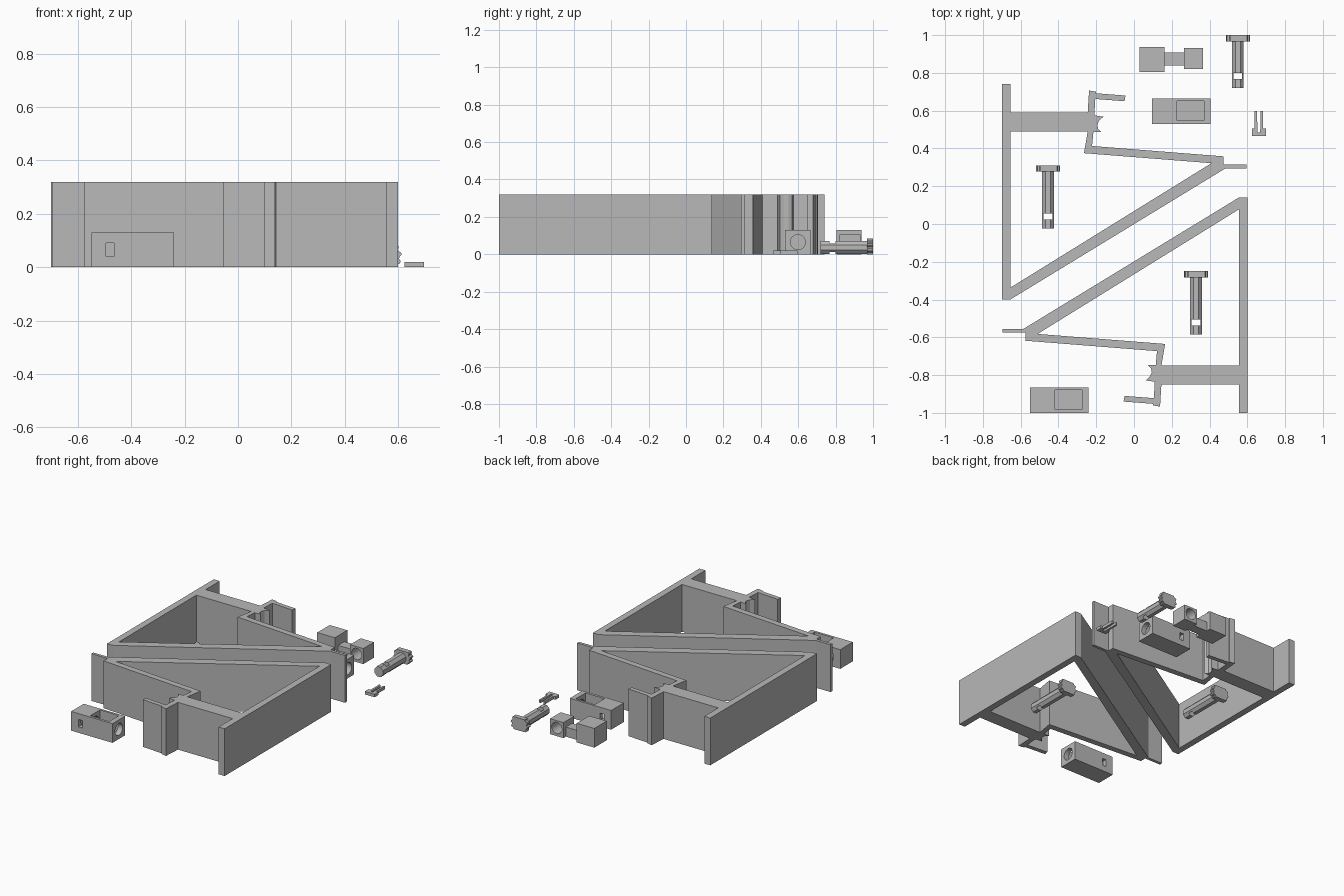
import bpy, bmesh
from math import sin, cos, pi
from mathutils import Matrix, Vector

if "Cube" in bpy.data.objects:
    bpy.data.objects.remove(bpy.data.objects["Cube"])

grey = bpy.data.materials.new("plain grey")
grey.use_nodes = True
grey.diffuse_color = (0.48, 0.48, 0.48, 1)
grey.node_tree.nodes["Principled BSDF"].inputs["Base Color"].default_value = grey.diffuse_color


def prism(name, loop, lo, hi, axis="z"):
    """Extrude a flat outline from lo to hi along an axis."""
    place = {"z": lambda a, b, c: (a, b, c),
             "y": lambda a, b, c: (a, c, b),
             "x": lambda a, b, c: (c, a, b)}[axis]
    bm = bmesh.new()
    face = bm.faces.new([bm.verts.new(place(a, b, lo)) for a, b in loop])
    new = bmesh.ops.extrude_face_region(bm, geom=[face])["geom"]
    shift = Vector(place(0, 0, hi - lo))
    bmesh.ops.translate(bm, vec=shift, verts=[g for g in new if isinstance(g, bmesh.types.BMVert)])
    bmesh.ops.recalc_face_normals(bm, faces=bm.faces[:])
    mesh = bpy.data.meshes.new(name)
    bm.to_mesh(mesh)
    bm.free()
    mesh.materials.append(grey)
    obj = bpy.data.objects.new(name, mesh)
    bpy.context.collection.objects.link(obj)
    return obj


def box(name, x0, x1, y0, y1, z0, z1):
    return prism(name, [(x0, y0), (x1, y0), (x1, y1), (x0, y1)], z0, z1)


def circle(cx, cz, r, n=32):
    return [(cx + r * cos(2 * pi * (i + .5) / n), cz + r * sin(2 * pi * (i + .5) / n)) for i in range(n)]


def combine(obj, others, operation="DIFFERENCE"):
    """Cut the others away from obj, or join them to it."""
    for other in others:
        mod = obj.modifiers.new("combine", "BOOLEAN")
        mod.operation, mod.object, mod.solver = operation, other, "EXACT"
    graph = bpy.context.evaluated_depsgraph_get()
    result = bpy.data.meshes.new_from_object(obj.evaluated_get(graph))
    obj.modifiers.clear()
    obj.data = result
    for other in others:
        bpy.data.objects.remove(other)
    return obj


def copy(obj, name, matrix):
    twin = bpy.data.objects.new(name, obj.data.copy())
    twin.data.transform(matrix)
    bpy.context.collection.objects.link(twin)
    return twin


# Brackets: flange, arm, hooked clip, strut, diagonal and tab in one outline
outline = [(-.70, .74), (-.655, .74), (-.655, .59), (-.245, .59), (-.238, .707),
           (-.20, .70), (-.20, .692), (-.045, .68), (-.05, .65), (-.205, .662),
           (-.21, .575), (-.162, .568), (-.185, .547), (-.194, .525), (-.19, .503),
           (-.172, .487), (-.215, .487), (-.222, .413), (.475, .358), (.475, .315),
           (.595, .315), (.595, .295), (.485, .295), (-.655, -.40), (-.70, -.40)]
opening = [(-.655, -.337), (.41, .322), (-.265, .375), (-.245, .49), (-.655, .49)]
bracket = combine(prism("back_bracket", outline, 0, .32), [prism("opening", opening, -.1, .5)])
half_turn = Matrix.Translation((-.1, -.26, 0)) @ Matrix.Rotation(pi, 4, "Z")
copy(bracket, "front_bracket", half_turn)

# Housings: block with top pocket, round bore and cross slot
housing = combine(box("front_housing", -.55, -.24, -1, -.865, 0, .13), [
    box("pocket", -.418, -.275, -.983, -.88, .015, .2),
    prism("bore", circle(-.932, .065, .04), -.51, -.2, "x"),
    box("slot", -.495, -.465, -1.1, -.8, .04, .09)])
copy(housing, "back_housing", Matrix.Translation((.645, 1.53, 0)))

# Slider: large block, narrow neck and small drilled block
slider = combine(box("slider", .03, .162, .805, .938, 0, .13), [
    box("neck", .15, .28, .84, .907, 0, .065),
    box("eye_block", .265, .365, .82, .933, 0, .105)], "UNION")
combine(slider, [prism("eye", circle(.315, .055, .038), .7, 1.1, "y")])


def bolt(name, x, top, length):
    """Knurled head and round shaft, both flattened, with a slot near the tip."""
    def flat(points, height):
        return [(x + a, min(max(b, 0), height)) for a, b in points]
    teeth = []
    for i in range(48):
        r = .063 if i % 4 < 2 else .055
        t = 2 * pi * (i + .5) / 48
        teeth.append((r * cos(t), .042 + r * sin(t)))
    # Close the flats without repeated points
    head_loop = [p for p in flat(teeth, .084)]
    head = prism(name, head_loop, top - .033, top, "y")
    shaft_loop = flat(circle(0, .036, .037, 8), .07)
    shaft = prism(name + "_shaft", [(x + (a - x) * .9, b) for a, b in shaft_loop],
                  top - length, top - .02, "y")
    combine(head, [shaft], "UNION")
    tip = top - length
    combine(head, [box("slot", x - .023, x + .023, tip + .048, tip + .08, -.1, .2)])


bolt("short_bolt", .55, 1, .28)
bolt("left_bolt", -.455, .31, .335)
bolt("right_bolt", .328, -.25, .335)

# Retaining clip: foot with two slim prongs
clip = [(.624, .465), (.698, .465), (.698, .505), (.683, .505), (.683, .597), (.671, .597),
        (.668, .485), (.654, .485), (.651, .597), (.639, .597), (.639, .505), (.624, .505)]
prism("retaining_clip", clip, 0, .02)
